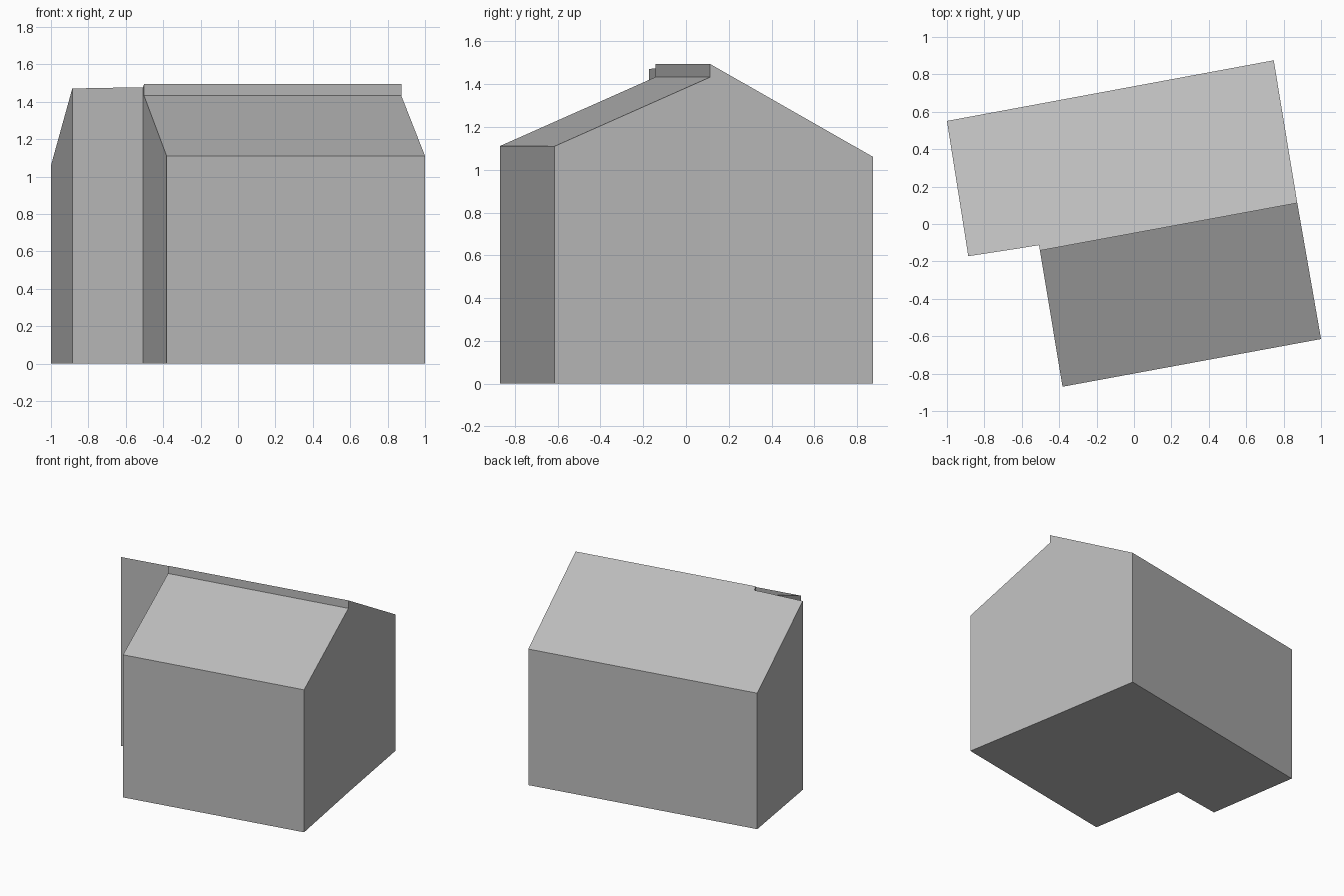
import bpy
import bmesh
from mathutils import Vector

cube = bpy.data.objects.get("Cube")
if cube:
    bpy.data.objects.remove(cube, do_unlink=True)

# One plain grey for everything
grey = bpy.data.materials.new("plain_grey")
grey.use_nodes = True
colour = (0.5, 0.5, 0.5, 1.0)
grey.diffuse_color = colour
grey.node_tree.nodes["Principled BSDF"].inputs["Base Color"].default_value = colour

# Direction across the house, from the front eave to the back eave
ACROSS = Vector((-0.183, 0.983))


def block(name, footprint, eave, ridge):
    """Raise a footprint to a sloping roof; eave and ridge are (point, height)."""
    start = ACROSS.dot(Vector(eave[0]))
    run = ACROSS.dot(Vector(ridge[0])) - start
    bm = bmesh.new()
    low, high = [], []
    for p in footprint:
        t = (ACROSS.dot(Vector(p)) - start) / run
        z = eave[1] + t * (ridge[1] - eave[1])
        low.append(bm.verts.new((*p, 0)))
        high.append(bm.verts.new((*p, z)))
    bm.faces.new(low[::-1])
    bm.faces.new(high)
    n = len(footprint)
    for i in range(n):
        j = (i + 1) % n
        bm.faces.new((low[i], low[j], high[j], high[i]))
    bmesh.ops.recalc_face_normals(bm, faces=bm.faces)
    mesh = bpy.data.meshes.new(name)
    bm.to_mesh(mesh)
    bm.free()
    mesh.materials.append(grey)
    obj = bpy.data.objects.new(name, mesh)
    bpy.context.collection.objects.link(obj)
    return obj


# Shared ridge ends
ridge_left = (0.873, 0.112)
ridge_right = (-0.503, -0.142)

# Back half of the house, longer and slightly taller
back_left = (0.747, 0.875)
back_right = (-1.0, 0.551)
block("back_house_half",
      [ridge_left, back_left, back_right, (-0.886, -0.172),
       (-0.605, -0.129), (-0.508, -0.113), ridge_right],
      (back_left, 1.06), (ridge_left, 1.495))

# Front half of the house, its roof stopping just below the ridge
front_left = (1.0, -0.615)
block("front_house_half",
      [ridge_right, (-0.382, -0.87), front_left, ridge_left],
      (front_left, 1.11), (ridge_left, 1.433))
